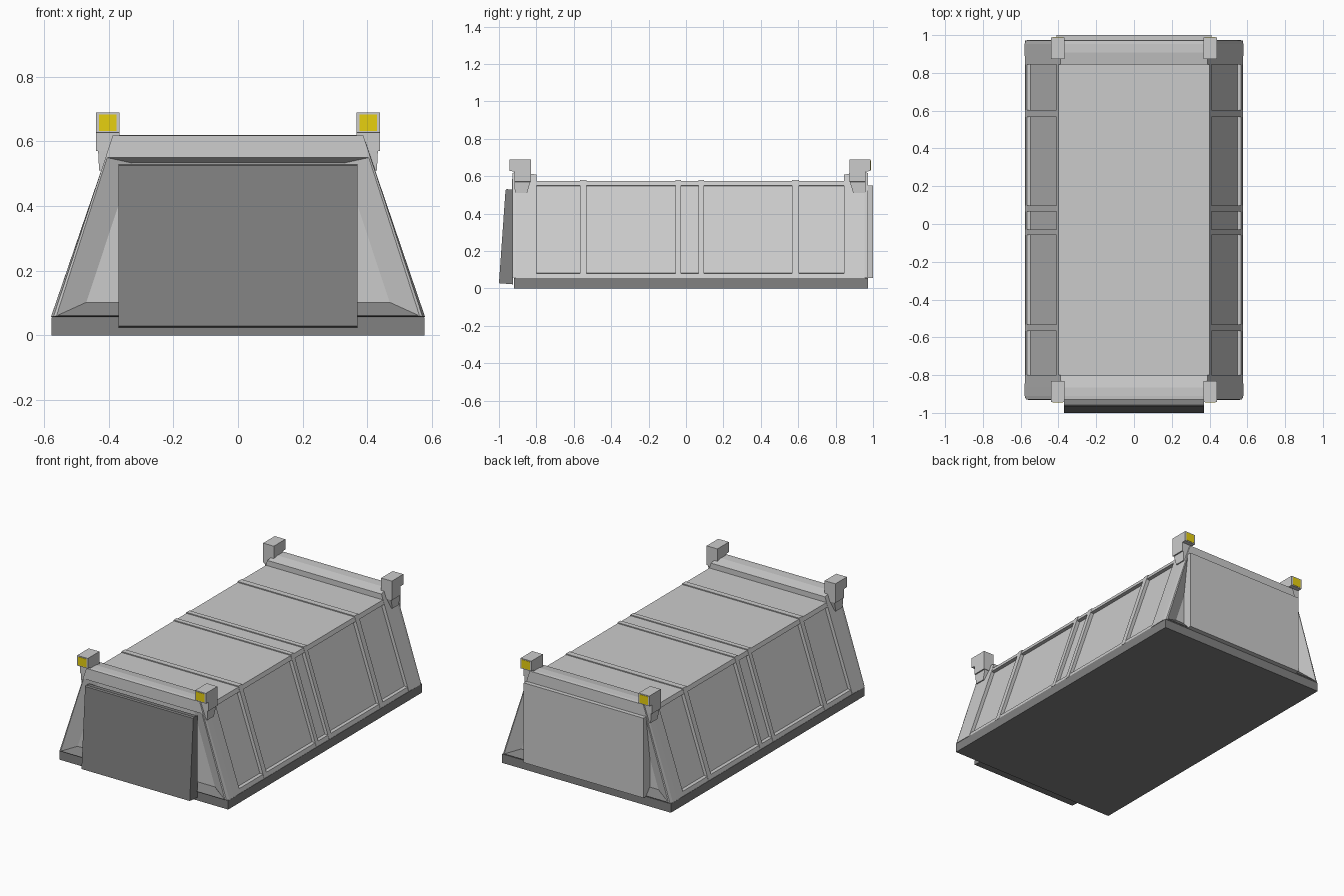
import bpy, bmesh

if "Cube" in bpy.data.objects:
    bpy.data.objects.remove(bpy.data.objects["Cube"])

CY = 0.022  # symmetry plane between front and back ends


def material(name, r, g, b):
    m = bpy.data.materials.new(name)
    m.diffuse_color = (r, g, b, 1)
    m.use_nodes = True
    m.node_tree.nodes["Principled BSDF"].inputs["Base Color"].default_value = m.diffuse_color
    return m


grey = material("hull_grey", 0.555, 0.555, 0.555)
dark = material("dark_grey", 0.22, 0.22, 0.22)
yellow = material("yellow_lamp", 0.8, 0.63, 0.005)


def loft(name, rings, mirror_x=False, flip_y=False, mat=grey):
    """Skin closed rings of 3D points and cap both ends."""
    bm = bmesh.new()
    for sx in ((1, -1) if mirror_x else (1,)):
        vs = [[bm.verts.new((sx * x, 2 * CY - y if flip_y else y, z)) for x, y, z in r]
              for r in rings]
        n = len(vs[0])
        for a, b in zip(vs, vs[1:]):
            for i in range(n):
                j = (i + 1) % n
                bm.faces.new((a[i], a[j], b[j], b[i]))
        bm.faces.new(vs[0])
        bm.faces.new(vs[-1][::-1])
    bmesh.ops.recalc_face_normals(bm, faces=bm.faces)
    me = bpy.data.meshes.new(name)
    bm.to_mesh(me)
    bm.free()
    me.materials.append(mat)
    ob = bpy.data.objects.new(name, me)
    bpy.context.collection.objects.link(ob)
    return ob


def trapezoid(y, bottom, top, z0, z1):
    return [(-bottom, y, z0), (bottom, y, z0), (top, y, z1), (-top, y, z1)]


def rect(x0, x1, y0, y1, z):
    return [(x0, y0, z), (x1, y0, z), (x1, y1, z), (x0, y1, z)]


def box(name, x0, x1, y0, y1, z0, z1, **kw):
    return loft(name, [rect(x0, x1, y0, y1, z0), rect(x0, x1, y0, y1, z1)], **kw)


# Floor slab
box("base_slab", -0.577, 0.577, -0.92, 0.972, 0, 0.055, mat=dark)

# Main hull with recessed sides between a bottom and a top rail
half = [(0.575, 0.055), (0.567, 0.08), (0.547, 0.082),
        (0.388, 0.547), (0.409, 0.55), (0.40, 0.575)]
outline = half + [(-x, z) for x, z in reversed(half)]
loft("hull", [[(x, y, z) for x, z in outline] for y in (-0.82, 0.86)])

# Ribs wrapping over sides and roof
for i, (y0, y1) in enumerate([(-0.567, -0.533), (-0.057, -0.028),
                              (0.067, 0.097), (0.567, 0.603)]):
    loft(f"rib_{i + 1}", [trapezoid(y, 0.576, 0.40, 0.057, 0.581) for y in (y0, y1)])

for end, flip in (("front", False), ("back", True)):
    # End frame: outer collar with a shallow funnel-shaped recess
    loft(f"{end}_frame", [
        trapezoid(-0.80, 0.577, 0.39, 0.057, 0.608),
        trapezoid(-0.865, 0.579, 0.385, 0.057, 0.62),
        trapezoid(-0.91, 0.579, 0.385, 0.057, 0.62),
        trapezoid(-0.928, 0.571, 0.388, 0.058, 0.618),
        trapezoid(-0.93, 0.562, 0.405, 0.06, 0.55),
        trapezoid(-0.895, 0.47, 0.327, 0.10, 0.533),
    ], flip_y=flip)
    # Dark sill lying in the bottom of the recess
    loft(f"{end}_sill", [
        [(-0.56, -0.931, 0.061), (0.56, -0.931, 0.061),
         (0.47, -0.896, 0.102), (-0.47, -0.896, 0.102)],
        [(-0.56, -0.929, 0.058), (0.56, -0.929, 0.058),
         (0.47, -0.892, 0.098), (-0.47, -0.892, 0.098)],
    ], flip_y=flip, mat=dark)
    # Corner lamp brackets: tapered foot, neck, overhanging head
    loft(f"{end}_lamp_bracket", [
        rect(0.385, 0.430, -0.915, -0.85, 0.51),
        rect(0.38, 0.433, -0.917, -0.832, 0.57),
        rect(0.367, 0.44, -0.917, -0.83, 0.571),
        rect(0.367, 0.44, -0.917, -0.83, 0.626),
        rect(0.367, 0.44, -0.943, -0.83, 0.627),
        rect(0.367, 0.44, -0.943, -0.83, 0.69),
    ], mirror_x=True, flip_y=flip)
    # Lamp lenses
    box(f"{end}_lamp", 0.376, 0.431, -0.945, -0.94, 0.633, 0.684,
        mirror_x=True, flip_y=flip, mat=yellow)

# Front door, leaning outward at the foot
door = [(-1.0, 0.028), (-0.965, 0.525), (-0.958, 0.531), (-0.925, 0.527), (-0.925, 0.022)]
loft("front_door", [[(x, y, z) for y, z in door] for x in (-0.37, 0.37)], mat=dark)

# Closed back door
box("back_door", -0.41, 0.41, 0.925, 1.0, 0.057, 0.55)
